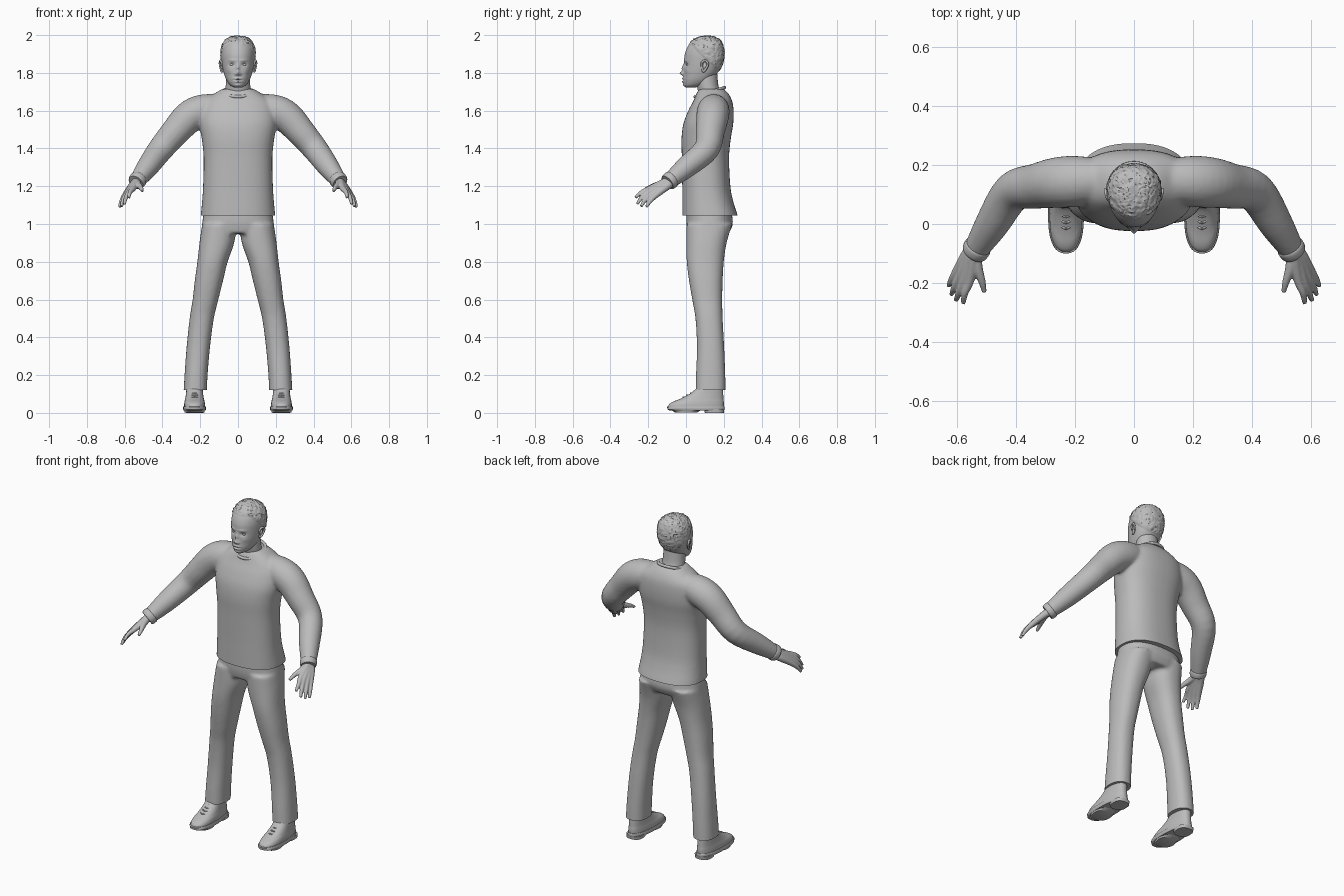
import bpy, bmesh
from math import sin, cos, pi, exp
from mathutils import Vector, noise

cube = bpy.data.objects.get("Cube")
if cube:
    bpy.data.objects.remove(cube)

grey = bpy.data.materials.new("plain grey")
grey.use_nodes = True
GREY = (0.5, 0.5, 0.5, 1)
grey.diffuse_color = GREY
grey.node_tree.nodes["Principled BSDF"].inputs["Base Color"].default_value = GREY


def spline(rows, n):
    """Smooth interpolation through rows of numbers, n steps per span."""
    rows = [Vector(r) for r in rows]
    out = []
    for i in range(len(rows) - 1):
        a, b = rows[max(i - 1, 0)], rows[i]
        c, d = rows[i + 1], rows[min(i + 2, len(rows) - 1)]
        for k in range(n):
            t = k / n
            out.append(0.5 * (2 * b + (c - a) * t + (2 * a - 5 * b + 4 * c - d) * t * t
                              + (3 * b - a - 3 * c + d) * t ** 3))
    return out + [rows[-1]]


def skin(bm, rings):
    """Bridge rings of points into a closed shell."""
    loops = [[bm.verts.new(p) for p in ring] for ring in rings]
    n = len(loops[0])
    for a, b in zip(loops, loops[1:]):
        for i in range(n):
            j = (i + 1) % n
            bm.faces.new((a[i], a[j], b[j], b[i]))
    bm.faces.new(loops[0])
    bm.faces.new(loops[-1])


def loft(bm, rows, steps=4, segs=40, power=2.0, taper=0.0):
    """Stack rounded sections given as (z, x centre, half width, y front, y back)."""
    rings = []
    for z, xc, hw, yf, yb in spline(rows, steps):
        ring = []
        for i in range(segs):
            c, s = cos(2 * pi * i / segs), sin(2 * pi * i / segs)
            px = abs(c) ** (2 / power) * (1 if c > 0 else -1)
            py = abs(s) ** (2 / power) * (1 if s > 0 else -1)
            ring.append((xc + hw * px * (1 + taper * s), (yf + yb) / 2 + (yb - yf) / 2 * py, z))
        rings.append(ring)
    skin(bm, rings)


def tube(bm, rows, steps=4, segs=20):
    """Round limb along points given as (x, y, z, radius)."""
    pts = spline(rows, steps)
    rings, side = [], None
    for i, p in enumerate(pts):
        along = (pts[min(i + 1, len(pts) - 1)].xyz - pts[max(i - 1, 0)].xyz).normalized()
        side = side or along.orthogonal()
        side = (side - along * side.dot(along)).normalized()
        up = along.cross(side)
        rings.append([p.xyz + p.w * (side * cos(2 * pi * k / segs) + up * sin(2 * pi * k / segs))
                      for k in range(segs)])
    skin(bm, rings)


def make(name, bm, voxel=0, relax=0, trim=None, angle=0.8):
    """Turn a bmesh into an object, optionally fused into one skin and trimmed at a hem."""
    bmesh.ops.recalc_face_normals(bm, faces=bm.faces)
    mesh = bpy.data.meshes.new(name)
    bm.to_mesh(mesh)
    bm.free()
    ob = bpy.data.objects.new(name, mesh)
    bpy.context.collection.objects.link(ob)
    if voxel:
        mod = ob.modifiers.new("fuse", 'REMESH')
        mod.mode, mod.voxel_size = 'VOXEL', voxel
        mod = ob.modifiers.new("relax", 'SMOOTH')
        mod.iterations = relax
        graph = bpy.context.evaluated_depsgraph_get()
        ob.data = bpy.data.meshes.new_from_object(ob.evaluated_get(graph))
        ob.modifiers.clear()
    if trim:
        bm = bmesh.new()
        bm.from_mesh(ob.data)
        bmesh.ops.bisect_plane(bm, geom=bm.verts[:] + bm.edges[:] + bm.faces[:],
                               plane_co=(0, 0, trim), plane_no=(0, 0, 1), clear_inner=True)
        bmesh.ops.holes_fill(bm, edges=[e for e in bm.edges if e.is_boundary], sides=0)
        bm.to_mesh(ob.data)
        bm.free()
    ob.data.materials.clear()
    ob.data.materials.append(grey)
    for o in bpy.context.selected_objects:
        o.select_set(False)
    ob.select_set(True)
    bpy.context.view_layer.objects.active = ob
    bpy.ops.object.shade_smooth_by_angle(angle=angle)
    return ob


# Sweater: torso and both sleeves fused
bm = bmesh.new()
loft(bm, [(1.0, 0, .2, -.02, .285), (1.05, 0, .197, -.02, .272), (1.12, 0, .19, -.02, .25),
          (1.2, 0, .185, -.02, .235), (1.35, 0, .182, -.022, .228), (1.45, 0, .192, -.024, .237),
          (1.53, 0, .205, -.014, .25), (1.6, 0, .2, .012, .252), (1.65, 0, .18, .038, .245),
          (1.69, 0, .125, .055, .225), (1.715, 0, .085, .07, .2)], power=2.4)
for s in (1, -1):
    tube(bm, [(s * .1, .15, 1.62, .07), (s * .19, .145, 1.6, .086), (s * .26, .14, 1.565, .086),
              (s * .33, .128, 1.49, .077), (s * .41, .108, 1.395, .068), (s * .48, .0, 1.3, .058),
              (s * .535, -.088, 1.227, .042)])
make("sweater", bm, .009, 6, 1.045)

# Collar band
bm = bmesh.new()
tube(bm, [(.08 * cos(a), .126 + .078 * sin(a), 1.698 + .024 * sin(a), .0085)
          for a in (2 * pi * i / 32 for i in range(33))], 2, 10)
make("collar", bm)

# Trousers: hips and both legs fused
bm = bmesh.new()
loft(bm, [(.95, 0, .188, .012, .225), (1.0, 0, .19, .002, .248), (1.07, 0, .18, .002, .24)], power=2.4)
for s in (1, -1):
    loft(bm, [(.08, s * .228, .062, .05, .21), (.2, s * .222, .061, .053, .208),
              (.35, s * .21, .062, .058, .202), (.5, s * .192, .064, .05, .194),
              (.6, s * .172, .068, .033, .192), (.7, s * .154, .075, .016, .194),
              (.8, s * .135, .08, .004, .2), (.9, s * .112, .092, .002, .215),
              (1.0, s * .1, .09, .003, .245)], power=2.3)
make("trousers", bm, .009, 5, .12)

# Head: smooth skull shaped with soft face bumps
skull = [(1.722, 0, .02, .0, .05), (1.735, 0, .042, -.01, .09), (1.76, 0, .06, -.015, .13),
         (1.79, 0, .072, -.014, .16), (1.82, 0, .08, -.012, .178), (1.86, 0, .086, -.01, .195),
         (1.9, 0, .088, -.006, .2), (1.94, 0, .083, .01, .195), (1.97, 0, .066, .036, .18),
         (1.985, 0, .045, .065, .155), (1.992, 0, .015, .1, .125)]
bumps = [(0, 1.798, .01, .011, -.019), (0, 1.825, .008, .018, -.011), (0, 1.77, .02, .005, -.007),
         (0, 1.753, .017, .005, -.008), (0, 1.762, .022, .002, .004), (0, 1.735, .02, .008, -.005)]
for s in (1, -1):
    bumps += [(s * .013, 1.793, .006, .006, -.007), (s * .032, 1.844, .015, .01, .01),
              (s * .03, 1.866, .02, .006, -.004), (s * .046, 1.812, .014, .014, -.003)]
bm = bmesh.new()
loft(bm, skull, 9, 112, 2.2, .12)
for v in bm.verts:
    if v.co.y < .05:
        v.co.y += sum(d * exp(-((v.co.x - x) / w) ** 2 - ((v.co.z - z) / h) ** 2)
                      for x, z, w, h, d in bumps)
make("head", bm, angle=1.2)

# Cropped hair: rough cap above a sloping hairline
bm = bmesh.new()
loft(bm, skull, 9, 112, 2.2, .12)
bm.normal_update()


def hairline(p):
    return 1.94 if p.y < .03 else max(1.79, 1.94 - (p.y - .03) * 1.0)


for v in bm.verts:
    rough = noise.noise(v.co * 70) + noise.noise(v.co * 150)
    edge = min(max((v.co.z - hairline(v.co)) / .02, 0), 1)
    v.co += v.normal * (edge * (.005 + .0035 * rough) - .001)
bmesh.ops.delete(bm, geom=[f for f in bm.faces
                           if f.calc_center_median().z < hairline(f.calc_center_median())],
                 context='FACES')
make("hair", bm, angle=.6)

# Neck
bm = bmesh.new()
loft(bm, [(1.62, 0, .075, .07, .2), (1.69, 0, .068, .066, .185), (1.73, 0, .065, .058, .172),
          (1.8, 0, .062, .05, .165)])
make("neck", bm)

for s, side in ((1, "left"), (-1, "right")):
    # Eyeball
    bm = bmesh.new()
    bmesh.ops.create_uvsphere(bm, u_segments=16, v_segments=10, radius=.0115)
    for v in bm.verts:
        v.co = Vector((v.co.x * 1.15 + s * .032, v.co.y * .8 + .0105, v.co.z * .6 + 1.843))
    make(side + "_eye", bm)

    # Ear: rim and lobe
    bm = bmesh.new()
    tube(bm, [(s * .083, .083, 1.835, .005), (s * .088, .085, 1.857, .006),
              (s * .094, .104, 1.864, .006), (s * .096, .116, 1.848, .006),
              (s * .092, .108, 1.826, .006), (s * .085, .093, 1.808, .007),
              (s * .081, .086, 1.82, .005)], 4, 10)
    tube(bm, [(s * .078, .098, 1.815, .006), (s * .082, .1, 1.835, .012),
              (s * .08, .1, 1.855, .006)], 4, 10)
    make(side + "_ear", bm)

    # Hand: five fingers running from the wrist, fused
    bm = bmesh.new()
    fingers = [((.555, -.19, 1.188), (.572, -.235, 1.168), (.577, -.268, 1.14)),
               ((.573, -.19, 1.175), (.592, -.233, 1.143), (.602, -.258, 1.105)),
               ((.588, -.178, 1.162), (.608, -.216, 1.128), (.617, -.238, 1.092)),
               ((.6, -.162, 1.15), (.618, -.192, 1.118), (.627, -.21, 1.09))]
    for i, (knuckle, joint, tip) in enumerate(fingers):
        tube(bm, [(s * .53, -.075, 1.235 - .004 * i, .024),
                  (s * (.54 + .007 * i), -.11 + .004 * i, 1.222 - .007 * i, .021)]
             + [(s * x, y, z, r) for (x, y, z), r in
                zip((knuckle, joint, tip), (.0155, .0115, .008))], 4, 14)
    tube(bm, [(s * .535, -.1, 1.222, .02), (s * .528, -.15, 1.208, .017),
              (s * .514, -.195, 1.192, .0125), (s * .506, -.23, 1.174, .008)], 4, 14)
    make(side + "_hand", bm, .004, 4)

    # Cuff band
    bm = bmesh.new()
    tube(bm, [(s * .526, -.074, 1.239, .044), (s * .529, -.079, 1.235, .047),
              (s * .537, -.092, 1.224, .046), (s * .541, -.098, 1.219, .042)], 3, 28)
    make(side + "_cuff", bm)

    # Shoe upper, sole, heel and laces
    x = s * .23
    bm = bmesh.new()
    loft(bm, [(.015, x, .054, -.09, .198), (.04, x, .055, -.093, .2), (.058, x, .053, -.072, .2),
              (.075, x, .049, -.03, .198), (.1, x, .045, .018, .197), (.125, x, .043, .05, .195),
              (.15, x, .04, .065, .19)], 4, 40, 2.4, -.12)
    make(side + "_shoe", bm)
    bm = bmesh.new()
    loft(bm, [(.012, x, .056, -.085, .2), (.018, x, .06, -.098, .205), (.032, x, .06, -.1, .205),
              (.035, x, .058, -.097, .203)], 1, 40, 2.4, -.12)
    make(side + "_sole", bm)
    bm = bmesh.new()
    loft(bm, [(0, x, .046, .1, .2), (.02, x, .048, .095, .203)], 1, 32, 2.8)
    loft(bm, [(.003, x, .052, -.06, .06), (.02, x, .056, -.085, .09)], 1, 32, 2.2)
    make(side + "_heel", bm)
    bm = bmesh.new()
    for i in range(4):
        y, z = -.016 + .02 * i, .084 + .0105 * i
        tube(bm, [(x - .026, y + .018, z - .006, .004), (x, y, z, .004),
                  (x + .026, y + .018, z - .006, .004)], 4, 8)
    make(side + "_laces", bm)
